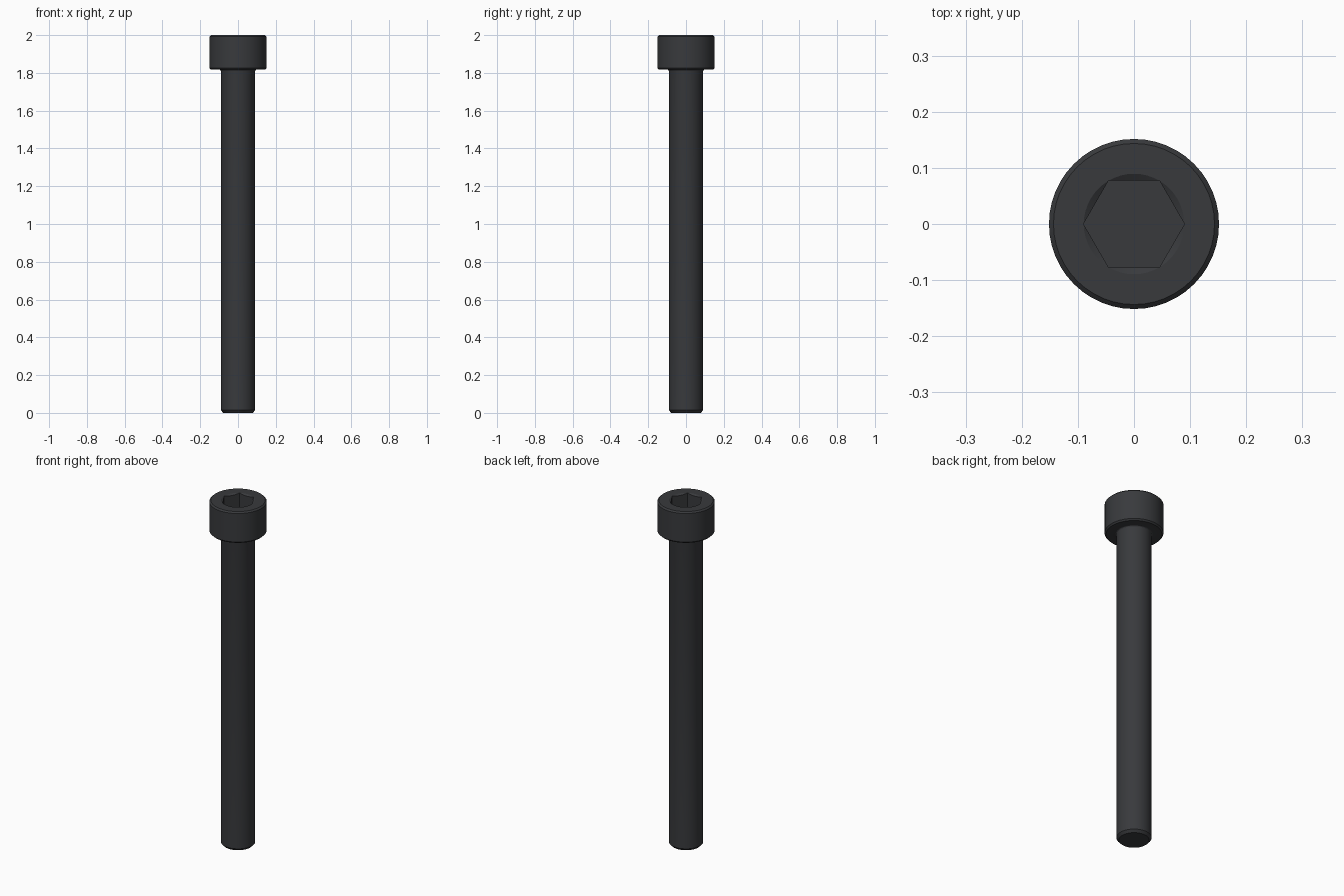
import bpy, bmesh, math

if "Cube" in bpy.data.objects:
    bpy.data.objects.remove(bpy.data.objects["Cube"])

SIDES = 48


def revolve(name, profile, sides=SIDES):
    """Closed solid of revolution about z from (radius, height) rings."""
    bm = bmesh.new()
    rings = []
    for r, z in profile:
        rings.append([bm.verts.new((r * math.cos(2 * math.pi * i / sides),
                                    r * math.sin(2 * math.pi * i / sides), z))
                      for i in range(sides)])
    for a, b in zip(rings, rings[1:]):
        for i in range(sides):
            j = (i + 1) % sides
            bm.faces.new((a[i], a[j], b[j], b[i]))
    bm.faces.new(rings[0][::-1])
    bm.faces.new(rings[-1])
    bmesh.ops.recalc_face_normals(bm, faces=bm.faces)
    mesh = bpy.data.meshes.new(name)
    bm.to_mesh(mesh)
    bm.free()
    obj = bpy.data.objects.new(name, mesh)
    bpy.context.collection.objects.link(obj)
    return obj


def cut(target, cutter):
    """Subtract cutter from target, then discard it."""
    cutter.hide_render = True
    mod = target.modifiers.new("cut", "BOOLEAN")
    mod.operation = "DIFFERENCE"
    mod.solver = "EXACT"
    mod.object = cutter
    bpy.context.view_layer.objects.active = target
    bpy.ops.object.modifier_apply(modifier=mod.name)
    bpy.data.objects.remove(cutter)


# Shank with chamfered tip, under-head fillet and cylindrical head
fillet = [(0.0999 - 0.009 * math.cos(t), 1.809 + 0.009 * math.sin(t))
          for t in (0, math.pi / 6, math.pi / 3, math.pi / 2)]
bolt = revolve("socket_head_bolt",
               [(0.078, 0.0), (0.0909, 0.014)] + fillet +
               [(0.144, 1.818), (0.1515, 1.826),
                (0.1515, 1.992), (0.1435, 2.0)])

# Hexagonal drive socket, corners on the x axis
cut(bolt, revolve("hex_cutter", [(0.09, 1.909), (0.09, 2.1)], 6))

# Shallow conical lead-in around the socket mouth
cut(bolt, revolve("lead_in_cutter", [(0.06, 1.982), (0.0895, 2.0), (0.0911, 2.001)]))

# Dark steel finish
steel = bpy.data.materials.new("dark_steel")
steel.diffuse_color = (0.04, 0.042, 0.046, 1)
steel.use_nodes = True
steel.node_tree.nodes["Principled BSDF"].inputs["Base Color"].default_value = steel.diffuse_color
bolt.data.materials.clear()
bolt.data.materials.append(steel)

bpy.ops.object.select_all(action="DESELECT")
bolt.select_set(True)
bpy.context.view_layer.objects.active = bolt
bpy.ops.object.shade_smooth_by_angle(angle=math.radians(25))
